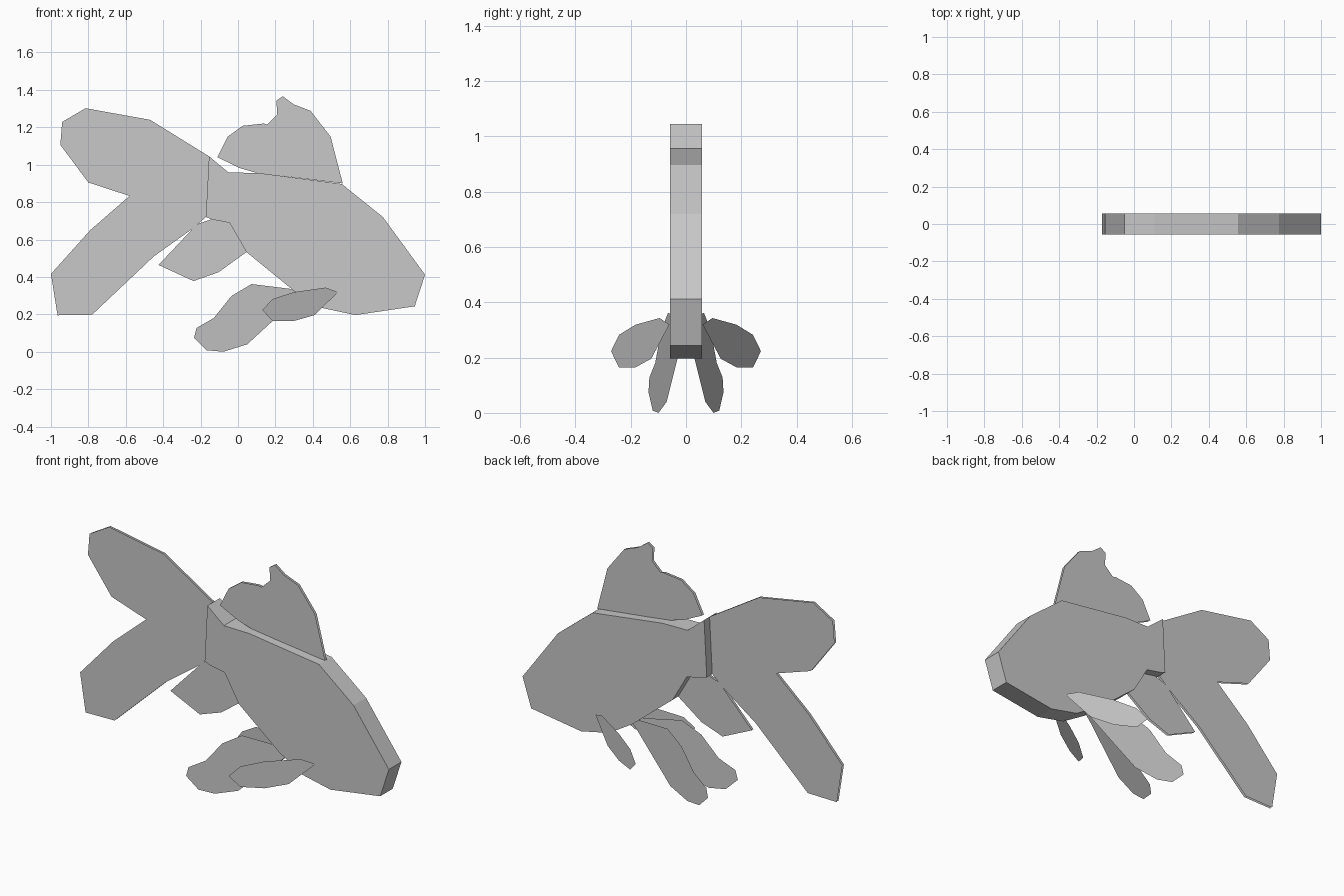
import bpy
import bmesh

# Remove the default object
default_cube = bpy.data.objects.get("Cube")
if default_cube:
    bpy.data.objects.remove(default_cube, do_unlink=True)

# Single material shared by every part
GREY = (0.58, 0.58, 0.58, 1)
grey = bpy.data.materials.new("plain_grey")
grey.use_nodes = True
grey.diffuse_color = GREY
shader = next(n for n in grey.node_tree.nodes if n.type == 'BSDF_PRINCIPLED')
shader.inputs["Base Color"].default_value = GREY


def add_sheet(bm, outline, depth_at):
    """One flat face following a side profile; depth_at(x) gives its y."""
    return bm.faces.new([bm.verts.new((x, depth_at(x), z)) for x, z in outline])


def finish(bm, name):
    """Turn the bmesh into a named object."""
    mesh = bpy.data.meshes.new(name)
    bm.to_mesh(mesh)
    bm.free()
    mesh.materials.append(grey)
    part = bpy.data.objects.new(name, mesh)
    bpy.context.collection.objects.link(part)


def build_slab(name, outline, half_width):
    """Solid profile extruded evenly either side of the centre plane."""
    bm = bmesh.new()
    face = add_sheet(bm, outline, lambda x: -half_width)
    extruded = bmesh.ops.extrude_face_region(bm, geom=[face])
    moved = [v for v in extruded["geom"] if isinstance(v, bmesh.types.BMVert)]
    bmesh.ops.translate(bm, verts=moved, vec=(0, 2 * half_width, 0))
    bmesh.ops.recalc_face_normals(bm, faces=bm.faces)
    finish(bm, name)


def build_centre_fin(name, outline, gap=.007):
    """Two thin sheets back to back on the centre plane, facing outward."""
    bm = bmesh.new()
    for side in (-1, 1):
        face = add_sheet(bm, outline, lambda x: side * gap)
        face.normal_update()
        if face.normal.y * side < 0:
            face.normal_flip()
    finish(bm, name)


def build_fin_pair(name, outline, root_x, root_y, flare):
    """Mirrored pair of upright fins that splay outward toward the tail."""
    for side_name, side in (("left", 1), ("right", -1)):
        bm = bmesh.new()
        face = add_sheet(bm, outline,
                         lambda x: side * (root_y + flare * (root_x - x)))
        face.normal_update()
        if face.normal.y * side < 0:
            face.normal_flip()
        finish(bm, f"{side_name}_{name}")


# Body: thick slab, pointed at the nose and narrow at the tail root
body_outline = [
    (-.155, 1.045), (-.05, .958), (.11, .956), (.555, .897), (.775, .72),
    (1, .412), (.945, .243), (.628, .196), (.45, .234), (.3, .325),
    (.045, .533), (-.045, .689), (-.142, .708), (-.172, .72),
]
build_slab("body", body_outline, .057)

# Forked tail fin
tail_outline = [
    (-.155, 1.045), (-.47, 1.24), (-.815, 1.302), (-.94, 1.229),
    (-.95, 1.106), (-.8, .905), (-.58, .833), (-.79, .65), (-1, .416),
    (-.965, .195), (-.78, .198), (-.45, .51), (-.24, .66), (-.172, .72),
]
build_centre_fin("tail_fin", tail_outline)

# Dorsal fin with a small notched crest
dorsal_outline = [
    (-.11, 1.04), (-.055, 1.15), (.025, 1.208), (.137, 1.22),
    (.155, 1.215), (.21, 1.268), (.205, 1.343), (.24, 1.366),
    (.297, 1.323), (.388, 1.288), (.495, 1.15), (.56, .9),
    (.1, .956), (.01, .982),
]
build_centre_fin("dorsal_fin", dorsal_outline)

# Anal fin under the tail root
anal_outline = [
    (-.21, .686), (-.24, .66), (-.425, .464), (-.238, .378),
    (-.104, .425), (.045, .533), (-.045, .689), (-.142, .708),
]
build_centre_fin("anal_fin", anal_outline)

# Pelvic fins, rooted in the belly and hanging below it
pelvic_outline = [
    (.37, .325), (.072, .362), (-.035, .298), (-.13, .18),
    (-.222, .127), (-.235, .074), (-.168, .008), (-.078, 0),
    (.05, .04), (.185, .164), (.3, .27),
]
build_fin_pair("pelvic_fin", pelvic_outline, .05, .07, .23)

# Pectoral fins, splayed out from the lower sides
pectoral_outline = [
    (.535, .319), (.468, .343), (.3, .319), (.185, .282),
    (.13, .223), (.185, .164), (.297, .164), (.41, .196),
]
build_fin_pair("pectoral_fin", pectoral_outline, .53, .063, .52)
